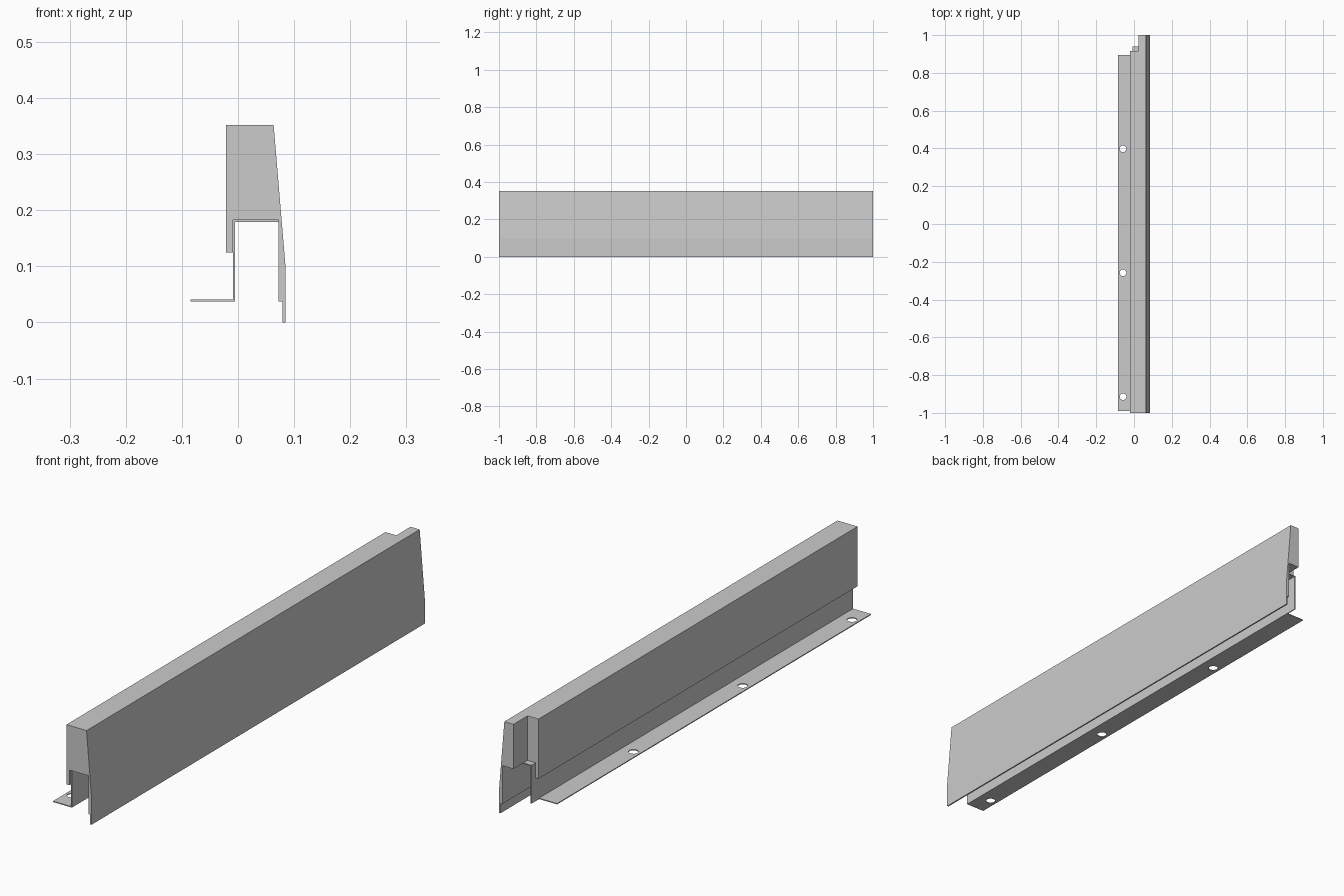
import bpy, bmesh

if "Cube" in bpy.data.objects:
    bpy.data.objects.remove(bpy.data.objects["Cube"])


def extrude_profile(name, points, y0, y1):
    """Extrude an (x, z) outline along y."""
    bm = bmesh.new()
    face = bm.faces.new([bm.verts.new((x, y0, z)) for x, z in points])
    ext = bmesh.ops.extrude_face_region(bm, geom=[face])
    verts = [g for g in ext["geom"] if isinstance(g, bmesh.types.BMVert)]
    bmesh.ops.translate(bm, verts=verts, vec=(0, y1 - y0, 0))
    bmesh.ops.recalc_face_normals(bm, faces=bm.faces)
    mesh = bpy.data.meshes.new(name)
    bm.to_mesh(mesh)
    bm.free()
    obj = bpy.data.objects.new(name, mesh)
    bpy.context.collection.objects.link(obj)
    return obj


def box(name, x0, x1, y0, y1, z0, z1):
    return extrude_profile(name, [(x0, z0), (x1, z0), (x1, z1), (x0, z1)], y0, y1)


def cut(target, cutter):
    """Subtract the cutter, then remove it."""
    mod = target.modifiers.new("cut", 'BOOLEAN')
    mod.operation = 'DIFFERENCE'
    mod.solver = 'EXACT'
    mod.object = cutter
    bpy.context.view_layer.objects.active = target
    bpy.ops.object.modifier_apply(modifier=mod.name)
    bpy.data.objects.remove(cutter)


# Main block with tapered outer face and thin drip lip
block = extrude_profile("panel_block", [
    (-0.021, 0.352), (0.0635, 0.352), (0.0848, 0.098), (0.0848, 0.0),
    (0.079, 0.0), (0.079, 0.037), (0.072, 0.037), (0.072, 0.1825),
    (-0.009, 0.1825), (-0.009, 0.125), (-0.021, 0.125)], -1.0, 1.0)

# Rebate at the rear end
cut(block, box("rebate_cutter", -0.1, 0.025, 0.915, 1.1, 0.1, 0.5))

# Bent sheet lining: inner wall and channel ceiling
extrude_profile("channel_lining", [
    (-0.009, 0.037), (-0.005, 0.037), (-0.005, 0.179),
    (0.072, 0.179), (0.072, 0.1825), (-0.009, 0.1825)], -0.99, 0.94)

# Fixing flange with three screw holes
flange = box("fixing_flange", -0.0848, -0.009, -0.99, 0.895, 0.037, 0.0405)
for i in range(3):
    bpy.ops.mesh.primitive_cylinder_add(
        vertices=32, radius=0.0175, depth=0.1,
        location=(-0.058, -0.914 + 0.656 * i, 0.04))
    cut(flange, bpy.context.object)
